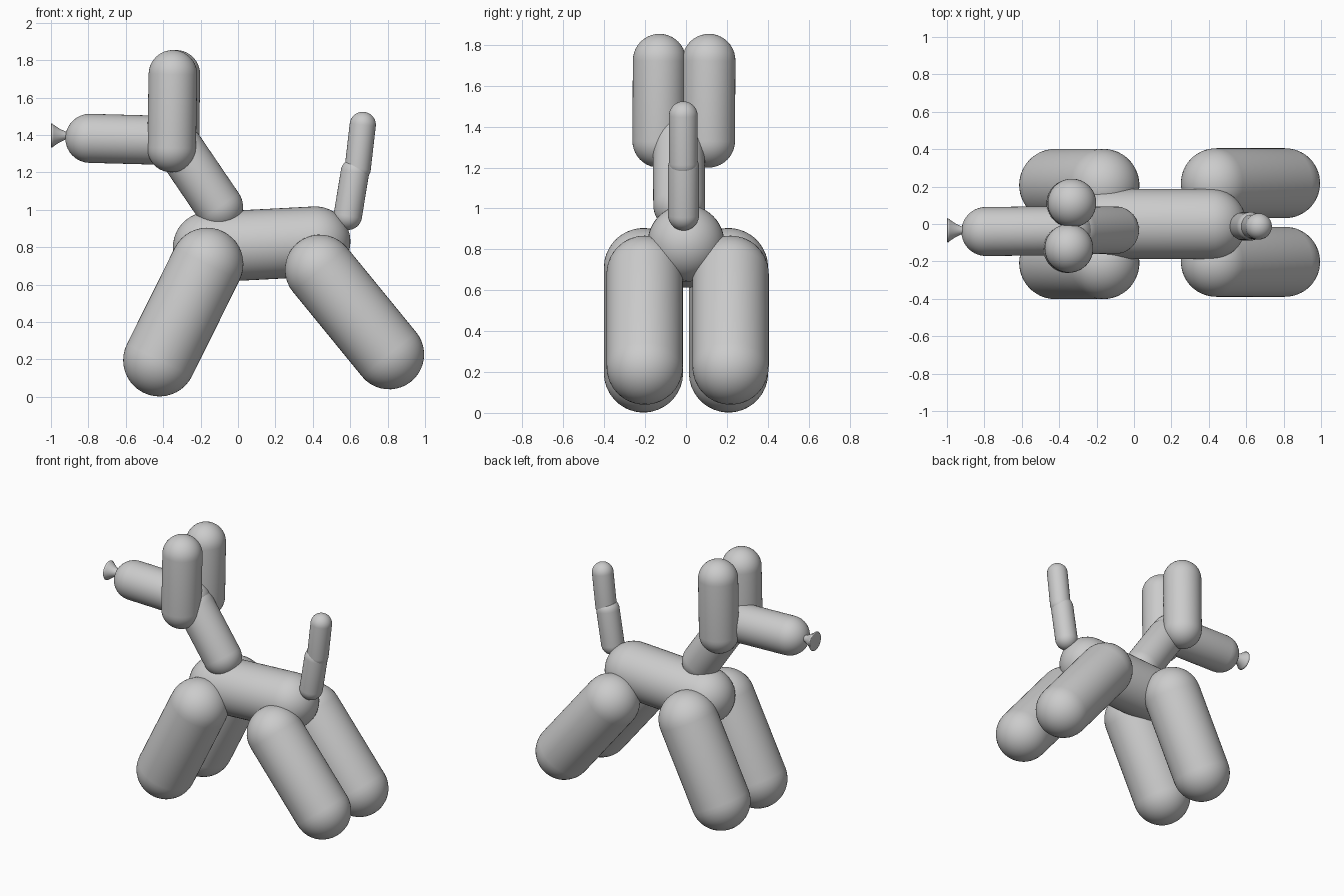
import bpy
import bmesh
from math import sin, cos, pi
from mathutils import Vector

if "Cube" in bpy.data.objects:
    bpy.data.objects.remove(bpy.data.objects["Cube"])

SIDES = 48


def lathe(name, profile, start, direction):
    """Revolve (radius, height) points around an axis from start along direction."""
    bm = bmesh.new()
    verts = [bm.verts.new((r, 0, h)) for r, h in profile]
    edges = [bm.edges.new(pair) for pair in zip(verts, verts[1:])]
    bmesh.ops.spin(bm, geom=verts + edges, cent=(0, 0, 0), axis=(0, 0, 1),
                   angle=2 * pi, steps=SIDES, use_duplicate=False)
    bmesh.ops.remove_doubles(bm, verts=bm.verts, dist=1e-4)
    bmesh.ops.recalc_face_normals(bm, faces=bm.faces)
    for f in bm.faces:
        f.smooth = True
    mesh = bpy.data.meshes.new(name)
    bm.to_mesh(mesh)
    bm.free()
    obj = bpy.data.objects.new(name, mesh)
    obj.location = start
    obj.rotation_mode = 'QUATERNION'
    obj.rotation_quaternion = Vector(direction).to_track_quat('Z', 'Y')
    bpy.context.collection.objects.link(obj)
    return obj


def capsule(name, a, b, r, n=10):
    """Balloon segment: cylinder with hemispherical ends centred on a and b."""
    axis = Vector(b) - Vector(a)
    angles = [pi / 2 * i / n for i in range(n + 1)]
    profile = [(r * sin(t), -r * cos(t)) for t in angles]
    profile += [(r * cos(t), axis.length + r * sin(t)) for t in angles]
    return lathe(name, profile, a, axis)


# Body and neck
capsule("body", (-0.16, 0, 0.80), (0.413, 0, 0.83), 0.188)
capsule("neck", (-0.10, -0.033, 1.016), (-0.31, -0.036, 1.325), 0.127)

# Muzzle and flared balloon knot on its tip
capsule("muzzle", (-0.792, -0.04, 1.382), (-0.35, -0.036, 1.37), 0.131)
knot = lathe("nose_knot",
             [(0, -0.02), (0.016, -0.02), (0.022, 0.012), (0.038, 0.045),
              (0.058, 0.074), (0.066, 0.084), (0.060, 0.088), (0, 0.07)],
             (-0.912, -0.034, 1.397), (-1, 0, 0))

# Ears
capsule("ear_right", (-0.355, -0.132, 1.33), (-0.348, -0.130, 1.724), 0.13)
capsule("ear_left", (-0.338, 0.110, 1.33), (-0.332, 0.112, 1.724), 0.13)

# Legs, one pair at each end
for side, s in (("right", -1), ("left", 1)):
    capsule("front_leg_" + side, (-0.165, s * 0.208, 0.71),
            (-0.42, s * 0.208, 0.196), 0.194)
    capsule("back_leg_" + side, (0.438, s * 0.21 + 0.008, 0.68),
            (0.808, s * 0.21 + 0.008, 0.227), 0.187)

# Tail in two segments
capsule("tail_base", (0.587, -0.012, 0.968), (0.625, -0.012, 1.2), 0.076)
capsule("tail_tip", (0.64, -0.013, 1.22), (0.667, -0.013, 1.454), 0.07)
